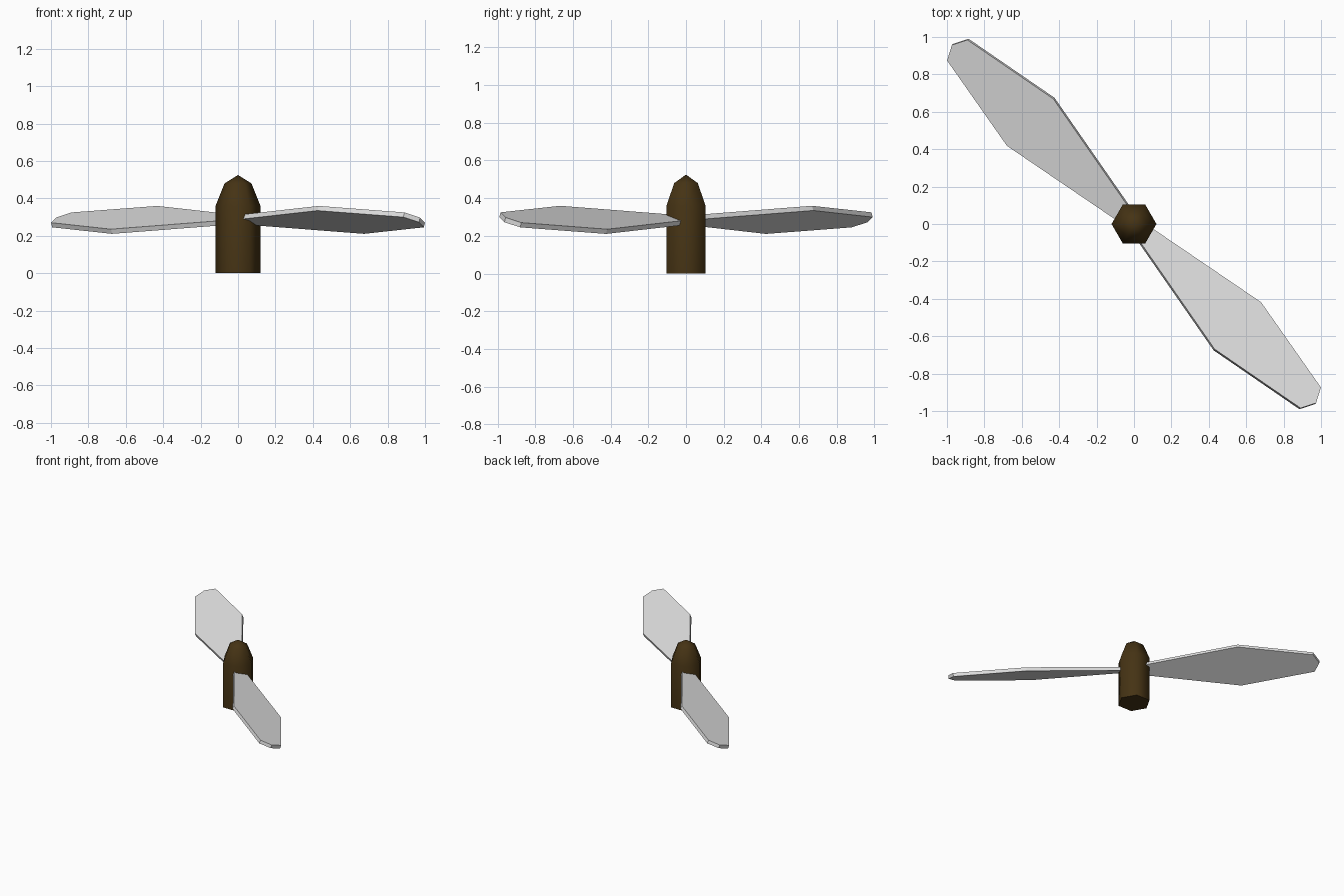
import bpy, bmesh, math
from mathutils import Matrix

if "Cube" in bpy.data.objects:
    bpy.data.objects.remove(bpy.data.objects["Cube"])


def material(name, rgb):
    m = bpy.data.materials.new(name)
    m.diffuse_color = (*rgb, 1)
    m.use_nodes = True
    m.node_tree.nodes["Principled BSDF"].inputs["Base Color"].default_value = m.diffuse_color
    return m


BROWN = material("dark_brown", (0.060, 0.033, 0.007))
GREY = material("light_grey", (0.77, 0.77, 0.77))


def add_object(name, bm, mat):
    bmesh.ops.recalc_face_normals(bm, faces=bm.faces)
    mesh = bpy.data.meshes.new(name)
    bm.to_mesh(mesh)
    bm.free()
    mesh.materials.append(mat)
    ob = bpy.data.objects.new(name, mesh)
    bpy.context.collection.objects.link(ob)
    return ob


# Hub: six-sided bullet lofted from a profile of (radius, height)
bm = bmesh.new()
rings = []
for r, z in [(0.12, 0), (0.12, 0.36), (0.072, 0.48)]:
    rings.append([bm.verts.new((r * math.cos(i * math.pi / 3),
                                r * math.sin(i * math.pi / 3), z)) for i in range(6)])
apex = bm.verts.new((0, 0, 0.525))
bm.faces.new(rings[0])
for i in range(6):
    j = (i + 1) % 6
    for a, b in zip(rings, rings[1:]):
        bm.faces.new((a[i], a[j], b[j], b[i]))
    bm.faces.new((rings[-1][i], rings[-1][j], apex))
hub = add_object("hub", bm, BROWN)
bpy.context.view_layer.objects.active = hub
hub.select_set(True)
bpy.ops.object.shade_smooth_by_angle(angle=math.radians(70))

# Blades: pitched slabs from one half outline (distance, half width), mirrored
half = [(0.06, 0.046), (0.777, 0.187), (1.325, 0.082)]
outline = [(u, -w) for u, w in half] + [(1.365, 0)] + [(u, w) for u, w in reversed(half)]
T = 0.0265
for k in range(2):
    bm = bmesh.new()
    face = bm.faces.new([bm.verts.new((u, v, -T / 2)) for u, v in outline])
    top = bmesh.ops.extrude_face_region(bm, geom=[face], use_keep_orig=True)
    bmesh.ops.translate(bm, vec=(0, 0, T),
                        verts=[g for g in top["geom"] if isinstance(g, bmesh.types.BMVert)])
    bm.transform(Matrix.Translation((0, 0, 0.285))
                 @ Matrix.Rotation(math.radians(-44.7) + k * math.pi, 4, 'Z')
                 @ Matrix.Rotation(math.radians(-19.4), 4, 'X'))
    add_object("blade_%d" % (k + 1), bm, GREY)
